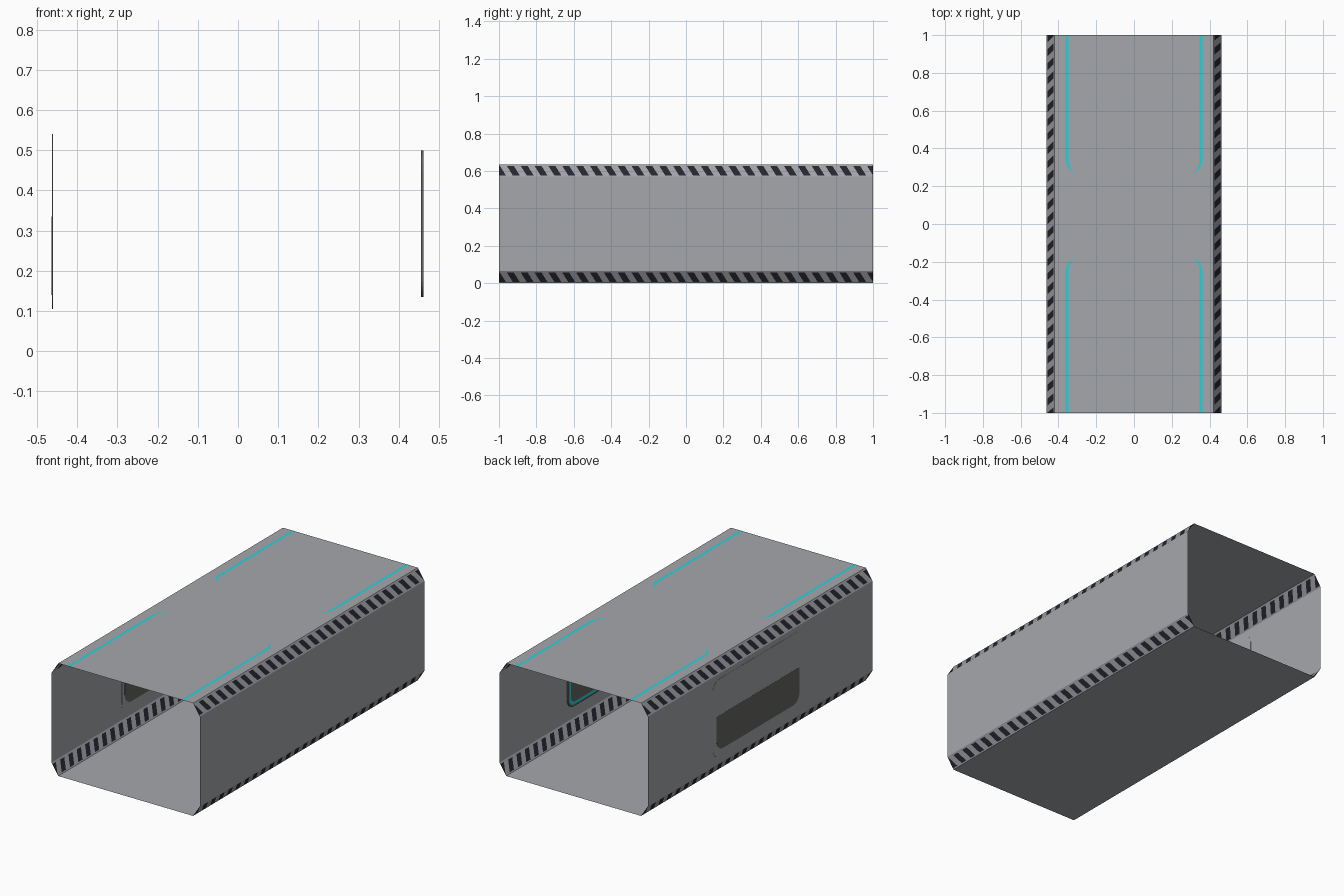
import bpy, bmesh, math
from mathutils import Vector

if "Cube" in bpy.data.objects:
    bpy.data.objects.remove(bpy.data.objects["Cube"])

W, C, H, K, L = 0.462, 0.42, 0.635, 0.065, 1.0   # half width, flat half width, height, chamfer, half length


def material(name, rgb):
    m = bpy.data.materials.new(name)
    m.diffuse_color = (*rgb, 1)
    m.use_nodes = True
    m.node_tree.nodes["Principled BSDF"].inputs["Base Color"].default_value = m.diffuse_color
    return m


GREY = material("wall grey", (0.38, 0.39, 0.41))
TRIM = material("trim grey", (0.36, 0.36, 0.39))
DARK = material("stripe black", (0.018, 0.018, 0.03))
PANEL = material("panel charcoal", (0.13, 0.13, 0.125))
CYAN = material("light cyan", (0.02, 0.65, 0.72))


def make(name, polys, mats):
    """polys: list of (points, material slot)"""
    bm = bmesh.new()
    for pts, slot in polys:
        f = bm.faces.new([bm.verts.new(p) for p in pts])
        f.material_index = slot
    bmesh.ops.remove_doubles(bm, verts=bm.verts, dist=1e-5)
    me = bpy.data.meshes.new(name)
    bm.to_mesh(me)
    bm.free()
    for m in mats:
        me.materials.append(m)
    ob = bpy.data.objects.new(name, me)
    bpy.context.collection.objects.link(ob)
    return ob


def sheet(name, a, b):
    """flat sheet extruded along y between two (x, z) points"""
    make(name, [([(a[0], -L, a[1]), (b[0], -L, b[1]), (b[0], L, b[1]), (a[0], L, a[1])], 0)], [GREY])


# Main shell: open tube of four thin sheets
sheet("ceiling", (C, H), (-C, H))
sheet("floor", (-C, 0), (C, 0))
sheet("right_wall", (W, K), (W, H - K))
sheet("left_wall", (-W, H - K), (-W, K))


# Chamfered corners with slanted hazard stripes cut into the sheet
def hazard_trim(name, low, high, side):
    def pt(y, t):
        y = max(-L, min(L, y))
        return (low[0] + (high[0] - low[0]) * t, y * side, low[1] + (high[1] - low[1]) * t)
    polys = []
    t0, t1, n = 0.1, 0.88, 27
    for a, b in ((0, t0), (t1, 1)):
        polys.append(([pt(-L, a), pt(L, a), pt(L, b), pt(-L, b)], 0))
    p, lean = 2 * L / n, 0.032
    for i in range(2 * n + 2):
        y = -L + i * p / 2
        q = [pt(y, t0), pt(y + p / 2, t0), pt(y + p / 2 - lean, t1), pt(y - lean, t1)]
        uniq = [v for k, v in enumerate(q) if v != q[k - 1]]
        if len(uniq) > 2:
            polys.append((uniq, 1 if i % 2 == 0 else 0))
    make(name, polys, [TRIM, DARK])


for side, word in ((1, "right"), (-1, "left")):
    hazard_trim(word + "_upper_trim", (side * W, H - K), (side * C, H), side)
    hazard_trim(word + "_lower_trim", (side * C, 0), (side * W, K), side)


def rounded(y0, y1, z0, z1, r_low, r_high, n=6):
    out = []
    for cy, cz, r, start in ((y1 - r_high, z1 - r_high, r_high, 0), (y0 + r_high, z1 - r_high, r_high, 90),
                             (y0 + r_low, z0 + r_low, r_low, 180), (y1 - r_low, z0 + r_low, r_low, 270)):
        for k in range(n + 1):
            a = math.radians(start + 90 * k / n)
            out.append((cy + r * math.cos(a), cz + r * math.sin(a)))
    return out


def plate(name, outline, xs, mat):
    """thin closed plate between two x values"""
    a, b = ([(x, y, z) for y, z in outline] for x in xs)
    polys = [(a[::-1], 0), (b, 0)]
    n = len(a)
    polys += [([a[i], a[(i + 1) % n], b[(i + 1) % n], b[i]], 0) for i in range(n)]
    make(name, polys, [mat])


def ring(name, outer, inner, x, mat):
    n = len(outer)
    make(name, [([(x, *outer[i]), (x, *outer[(i + 1) % n]), (x, *inner[(i + 1) % n]), (x, *inner[i])], 0)
                for i in range(n)], [mat])


# Left wall panel: rounded plate with a dark lower field on both sides
plate("left_panel", rounded(-0.375, 0.42, 0.105, 0.54, 0.05, 0.05), (-W - 0.001, -W + 0.001), GREY)
plate("left_panel_field", rounded(-0.35, 0.39, 0.14, 0.335, 0.06, 0.01), (-W - 0.0016, -W + 0.0016), PANEL)

# Right wall inner panel with a glowing border
plate("right_panel", rounded(-0.32, 0.40, 0.135, 0.50, 0.05, 0.05), (0.455, W - 0.0005), PANEL)
ring("right_panel_light", rounded(-0.31, 0.39, 0.145, 0.49, 0.045, 0.045),
     rounded(-0.295, 0.375, 0.16, 0.475, 0.035, 0.035), 0.4545, CYAN)


# Light strips on the ceiling, bending inward near the middle
def light_strip(name, sx, y_start, direction, z):
    path = [(0.355, direction * L), (0.355, y_start)]
    for k in range(1, 6):
        a = math.radians(12 * k)
        path.append((0.355 - 0.08 * (1 - math.cos(a)), y_start - direction * 0.08 * math.sin(a)))
    polys = []
    last = len(path) - 1
    rows = []
    for i, (x, y) in enumerate(path):
        a, b = Vector(path[max(i - 1, 0)]), Vector(path[min(i + 1, last)])
        d = (b - a).normalized()
        w = 0.008 if i < 2 else 0.008 * (1 - (i - 1) / last)
        nx, ny = -d.y * w, d.x * w
        rows.append(((sx * (x + nx), y + ny, z), (sx * (x - nx), y - ny, z)))
    for r, s in zip(rows, rows[1:]):
        polys.append(([r[0], r[1], s[1], s[0]], 0))
    make(name, polys, [CYAN])


for sx, word in ((1, "right"), (-1, "left")):
    light_strip(word + "_back_light", sx, 0.34, 1, H + 0.0005)
    light_strip(word + "_front_light", sx, -0.25, -1, H + 0.0005)
